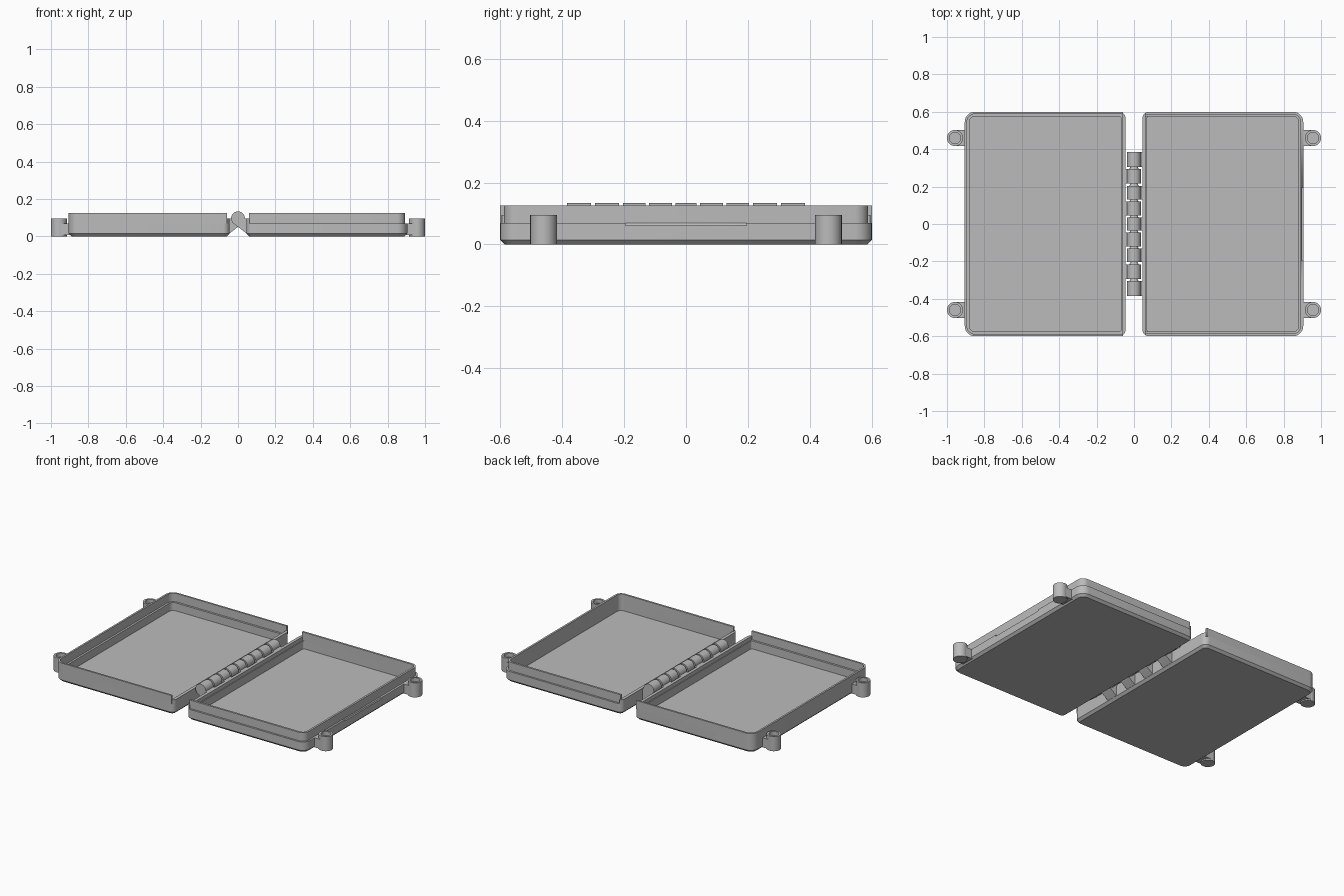
import bpy, bmesh, math

if "Cube" in bpy.data.objects:
    bpy.data.objects.remove(bpy.data.objects["Cube"])

grey = bpy.data.materials.new("plain grey")
grey.diffuse_color = (0.5, 0.5, 0.5, 1)
grey.use_nodes = True
grey.node_tree.nodes["Principled BSDF"].inputs["Base Color"].default_value = grey.diffuse_color

XI, XO, YO = 0.045, 0.905, 0.6      # tray hinge side, outer side, half depth
SEAM, MID, TOP = 0.07, 0.095, 0.125  # seam, hinge wall and lip heights


def finish(bm, name, side=1):
    for v in bm.verts:
        v.co.x *= side
    bmesh.ops.recalc_face_normals(bm, faces=bm.faces)
    me = bpy.data.meshes.new(name)
    bm.to_mesh(me)
    bm.free()
    ob = bpy.data.objects.new(name, me)
    bpy.context.collection.objects.link(ob)
    me.materials.append(grey)
    bpy.ops.object.select_all(action='DESELECT')
    ob.select_set(True)
    bpy.context.view_layer.objects.active = ob
    bpy.ops.object.shade_smooth_by_angle(angle=math.radians(30))
    return ob


def loft(name, rings, side=1):
    """Skin equal-length rings of 3D points and cap both ends."""
    bm = bmesh.new()
    rows = [[bm.verts.new(p) for p in r] for r in rings]
    n = len(rows[0])
    for a, b in zip(rows, rows[1:]):
        for i in range(n):
            j = (i + 1) % n
            bm.faces.new((a[i], a[j], b[j], b[i]))
    bm.faces.new(rows[0])
    bm.faces.new(rows[-1])
    return finish(bm, name, side)


def at(pts, z):
    return [(x, y, z) for x, y in pts]


def prism(name, pts, z0, z1, side=1):
    return loft(name, [at(pts, z0), at(pts, z1)], side)


def arc(cx, cy, r, a0, a1, n=8):
    return [(cx + r * math.cos(math.radians(a0 + (a1 - a0) * i / n)),
             cy + r * math.sin(math.radians(a0 + (a1 - a0) * i / n))) for i in range(n + 1)]


def outer_corners(d):
    r = 0.055 - d
    c, k = XO - 0.055, YO - 0.055
    return arc(c, -k, r, -90, 0) + arc(c, k, r, 0, 90)


def outline(d):
    """Tray outline inset by d, with tighter corners beside the hinge."""
    r = 0.035 - d
    c, k = XI + 0.035, YO - 0.035
    return outer_corners(d) + arc(c, k, r, 90, 180) + arc(c, -k, r, 180, 270)


def lip_outline(d0, d1):
    """U-shaped wall, open on the hinge side."""
    def path(d):
        return [(0.06, -YO + d)] + outer_corners(d) + [(0.06, YO - d)]
    return path(d0) + path(d1)[::-1]


def disc(x, y, r, n=32):
    return [(x + r * math.cos(2 * math.pi * i / n), y + r * math.sin(2 * math.pi * i / n))
            for i in range(n)]


def box(x0, x1, y0, y1):
    return [(x0, y0), (x1, y0), (x1, y1), (x0, y1)]


for side, label in ((-1, "left"), (1, "right")):
    # shallow tray with chamfered base
    tray = loft(label + "_tray", [at(outline(0.015), 0), at(outline(0), 0.015),
                                  at(outline(0), SEAM), at(outline(0.025), SEAM),
                                  at(outline(0.025), 0.018)], side)
    # lips that nest: outside lip on the left, inside lip on the right
    d0, d1 = (0, 0.012) if side < 0 else (0.012, 0.025)
    prism(label + "_lip", lip_outline(d0, d1), SEAM, TOP, side)
    # lower wall along the hinge
    c, k = XI + 0.02, YO - 0.035
    wall = ([(c, -YO + 0.006)] + arc(XI + 0.035, -k, 0.035, 240, 180, 6)
            + arc(XI + 0.035, k, 0.035, 180, 120, 6) + [(c, YO - 0.006)])
    prism(label + "_hinge_wall", wall, SEAM, MID, side)
    # corner tabs with recessed tops
    for y in (-0.46, 0.46):
        cx, r = 0.957, 0.043
        prism(label + "_tab_arm", box(XO - 0.015, cx, y - 0.042, y + 0.042), 0.008, SEAM, side)
        loft(label + "_tab", [at(disc(cx, y, r), 0), at(disc(cx, y, r), MID),
                              at(disc(cx, y, 0.03), MID), at(disc(cx, y, 0.03), 0.07)], side)
    # thumb notch under the right seam
    if side > 0:
        cutter = prism("notch_cutter", box(0.895, 0.93, -0.195, 0.195), 0.061, 0.09)
        cutter.hide_render = True
        cutter.hide_set(True)
        cutter.display_type = 'WIRE'
        mod = tray.modifiers.new("notch", 'BOOLEAN')
        mod.object = cutter
        mod.operation = 'DIFFERENCE'
        mod.solver = 'EXACT'
        bpy.context.view_layer.objects.active = tray
        bpy.ops.object.modifier_apply(modifier="notch")
        bpy.data.objects.remove(cutter)

# interleaved hinge knuckles, each braced down to one tray
cuts = [-0.385, -0.3, -0.21, -0.125, -0.04, 0.04, 0.125, 0.21, 0.3, 0.385]
for i, (y0, y1) in enumerate(zip(cuts, cuts[1:])):
    side = 1 if i % 2 == 0 else -1
    profile = [(XI + 0.003, 0.014), (XI + 0.003, MID)] + arc(0, 0.0965, 0.037, 0, 225, 20)
    a = y0 + (0.006 if i else 0)
    b = y1 - (0.006 if i < 8 else 0)
    loft("hinge_knuckle", [[(x, y, z) for x, z in profile] for y in (a, b)], side)

# small cones that seat the knuckles against each other
for y in cuts[1:-1]:
    loft("hinge_cone", [[(x, y + dy, z) for x, z in disc(0, 0.0965, r, 16)]
                        for dy, r in ((-0.008, 0.026), (0.008, 0.018))])
